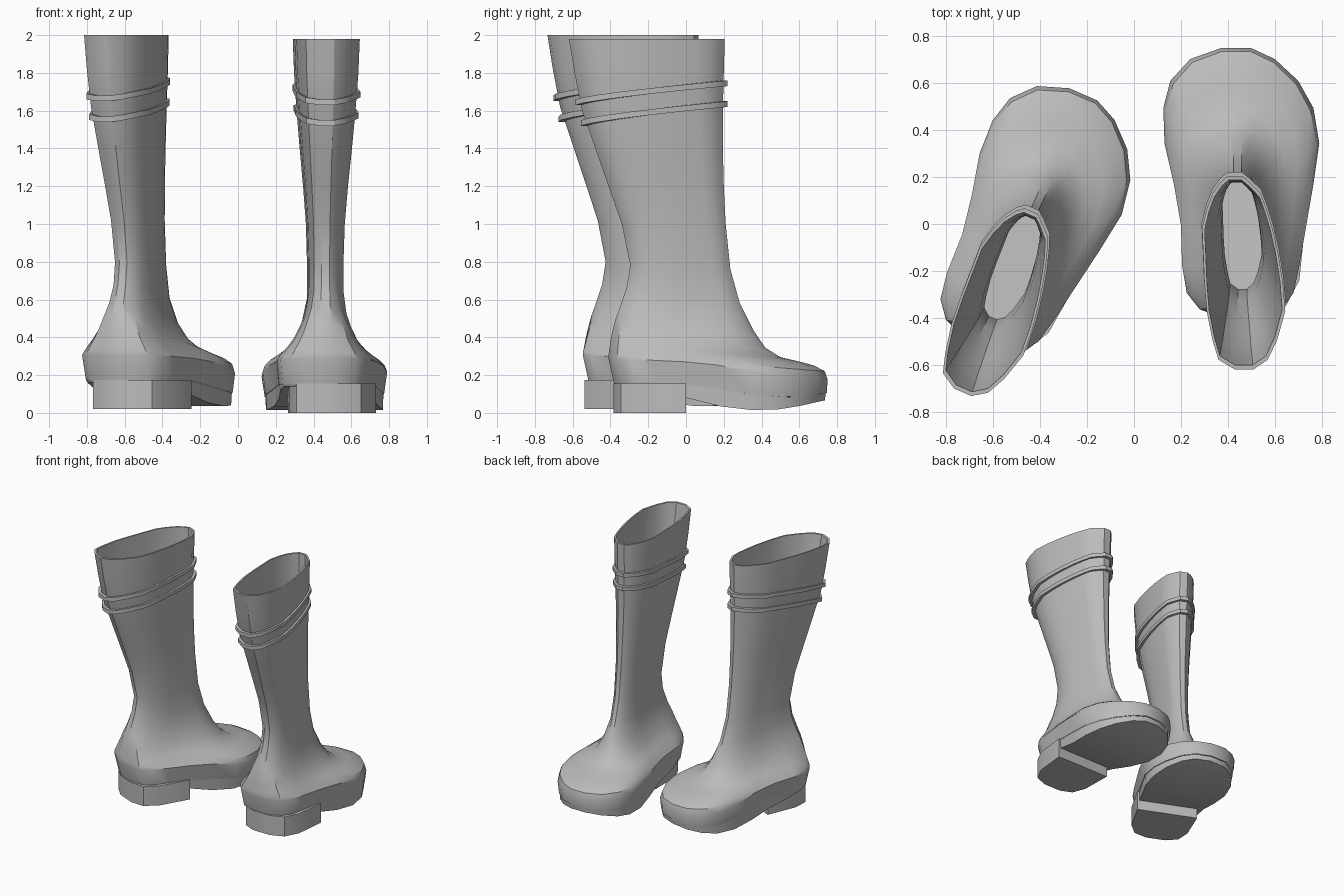
import bpy, bmesh, math
from mathutils import Matrix

cube = bpy.data.objects.get("Cube")
if cube:
    bpy.data.objects.remove(cube)

rubber = bpy.data.materials.new("grey_rubber")
rubber.use_nodes = True
grey = (0.5, 0.5, 0.5, 1)
rubber.diffuse_color = grey
bsdf = rubber.node_tree.nodes["Principled BSDF"]
bsdf.inputs["Base Color"].default_value = grey
bsdf.inputs["Roughness"].default_value = 0.6

# Outlines: (fraction from heel to toe, inner x, outer x)
FOOT = [(0, .40, .52), (.04, .28, .63), (.1, .225, .68), (.2, .205, .705), (.35, .2, .735),
        (.5, .17, .765), (.65, .13, .79), (.78, .125, .765), (.88, .155, .70),
        (.96, .24, .60), (1, .37, .50)]
SHAFT = [(0, .43, .51), (.05, .36, .57), (.15, .335, .61), (.3, .31, .645), (.45, .30, .635),
         (.6, .295, .615), (.73, .29, .59), (.83, .31, .565), (.91, .335, .54),
         (.97, .37, .49), (1, .40, .46)]
AXIS = .455


def lerp(a, b, f):
    return a + (b - a) * f


def height_at(points, y):
    """Piecewise linear height along the foot."""
    if y <= points[0][0]:
        return points[0][1]
    for (y0, z0), (y1, z1) in zip(points, points[1:]):
        if y <= y1:
            return lerp(z0, z1, (y - y0) / (y1 - y0))
    return points[-1][1]


def ring(back, front, blend, scale, height):
    """Closed section between the foot and shaft outlines."""
    inner, outer = [], []
    for a, b in zip(FOOT, SHAFT):
        t, x0, x1 = (lerp(p, q, blend) for p, q in zip(a, b))
        y = lerp(back, front, t)
        z = height(t, y)
        inner.append((AXIS + (x0 - AXIS) * scale, y, z))
        outer.append((AXIS + (x1 - AXIS) * scale, y, z))
    return inner + outer[::-1]


def sloped(zb, zf):
    return lambda t, y: lerp(zb, zf, t)


def along(points):
    return lambda t, y: height_at(points, y)


def make(name, rings, cap_start=False, cap_end=False, loop=False, angle=32):
    """Skin a stack of sections into one object."""
    bm = bmesh.new()
    rows = [[bm.verts.new(p) for p in r] for r in rings]
    n = len(rows[0])
    pairs = list(zip(rows, rows[1:])) + ([(rows[-1], rows[0])] if loop else [])
    for a, b in pairs:
        for i in range(n):
            j = (i + 1) % n
            bm.faces.new((a[i], a[j], b[j], b[i]))
    for use, row in ((cap_start, rows[0]), (cap_end, rows[-1])):
        if use:
            for i in range(n // 2 - 1):
                bm.faces.new((row[i], row[i + 1], row[n - 2 - i], row[n - 1 - i]))
    bmesh.ops.recalc_face_normals(bm, faces=bm.faces)
    mesh = bpy.data.meshes.new(name)
    bm.to_mesh(mesh)
    bm.free()
    mesh.materials.append(rubber)
    ob = bpy.data.objects.new(name, mesh)
    bpy.context.collection.objects.link(ob)
    bpy.ops.object.select_all(action='DESELECT')
    ob.select_set(True)
    bpy.context.view_layer.objects.active = ob
    bpy.ops.object.shade_smooth_by_angle(angle=math.radians(angle))
    return ob


# Height lines of the sole and welt
BOTTOM = [(-.25, .14), (0, .08), (.2, .03), (.4, .01), (.55, .025), (.75, .07)]
SEAM = [(.05, .15), (.25, .11), (.45, .085), (.6, .085), (.75, .105)]
WELT = [(-.3, .285), (0, .27), (.2, .25), (.4, .205), (.55, .18), (.75, .175)]

# Upper sections: heel height, toe height, back, front, shaft blend, scale
UPPER = [(.31, .22, -.41, .735, 0, .96), (.34, .25, -.405, .68, .04, .89),
         (.38, .272, -.40, .60, .15, .80), (.43, .295, -.39, .50, .3, .72),
         (.49, .345, -.375, .42, .5, .655), (.56, .44, -.35, .355, .75, .58),
         (.66, .58, -.315, .285, 1, .55), (.78, .76, -.295, .235, 1, .54),
         (1, 1, -.34, .21, 1, .58), (1.2, 1.2, -.41, .20, 1, .67),
         (1.4, 1.4, -.48, .195, 1, .78), (1.6, 1.6, -.55, .195, 1, .88),
         (1.8, 1.8, -.59, .2, 1, .96), (1.98, 1.98, -.62, .205, 1, 1)]


def build_boot():
    parts = []
    # Welt, upper, rim and hollow lining
    body = [ring(-.38, .745, 0, .95, along(SEAM)), ring(-.41, .75, 0, 1, along(WELT))]
    body += [ring(b, f, k, s, sloped(zb, zf)) for zb, zf, b, f, k, s in UPPER]
    body += [ring(b + .018, f - .018, k, s - .07, sloped(zb, zf))
             for zb, zf, b, f, k, s in UPPER[:4:-1]]
    parts.append(make("boot_upper", body, cap_end=True))

    # Sole with an arched underside
    sole = [ring(-.37, .735, 0, .93, along(BOTTOM)),
            ring(-.375, .74, 0, .94, along(SEAM))]
    sole.append(ring(-.34, .70, 0, .85, along(SEAM)))
    parts.append(make("sole", sole, cap_start=True))

    # Heel block
    outline = [(.40, -.385), (.31, -.345), (.27, -.24), (.265, 0),
               (.73, 0), (.705, -.24), (.65, -.345), (.55, -.385)]
    parts.append(make("heel", [[(x, y, z) for x, y in outline] for z in (0, .155)],
                      cap_start=True, cap_end=True))

    # Two raised straps around the shaft
    for name, zb, back, s in (("lower_strap", 1.52, -.53, .865),
                              ("upper_strap", 1.63, -.56, .91)):
        def strap(out, dz):
            return ring(back - out, .195 + out, 1, s + out * 4,
                        lambda t, y: zb + dz + .1 * t ** .75)
        sections = [strap(-.01, 0), strap(.026, 0), strap(.026, .03), strap(-.01, .03)]
        parts.append(make(name, sections, loop=True))
    return parts


# Straight boot, then a turned copy of it beside
turn = (Matrix.Translation((-.41, .07, .02)) @ Matrix.Rotation(math.radians(-23.5), 4, 'Z')
        @ Matrix.Translation((-.45, -.23, 0)))
for side, matrix in (("left", Matrix.Identity(4)), ("right", turn)):
    for part in build_boot():
        part.name = side + "_" + part.name.split(".")[0]
        part.data.transform(matrix)
